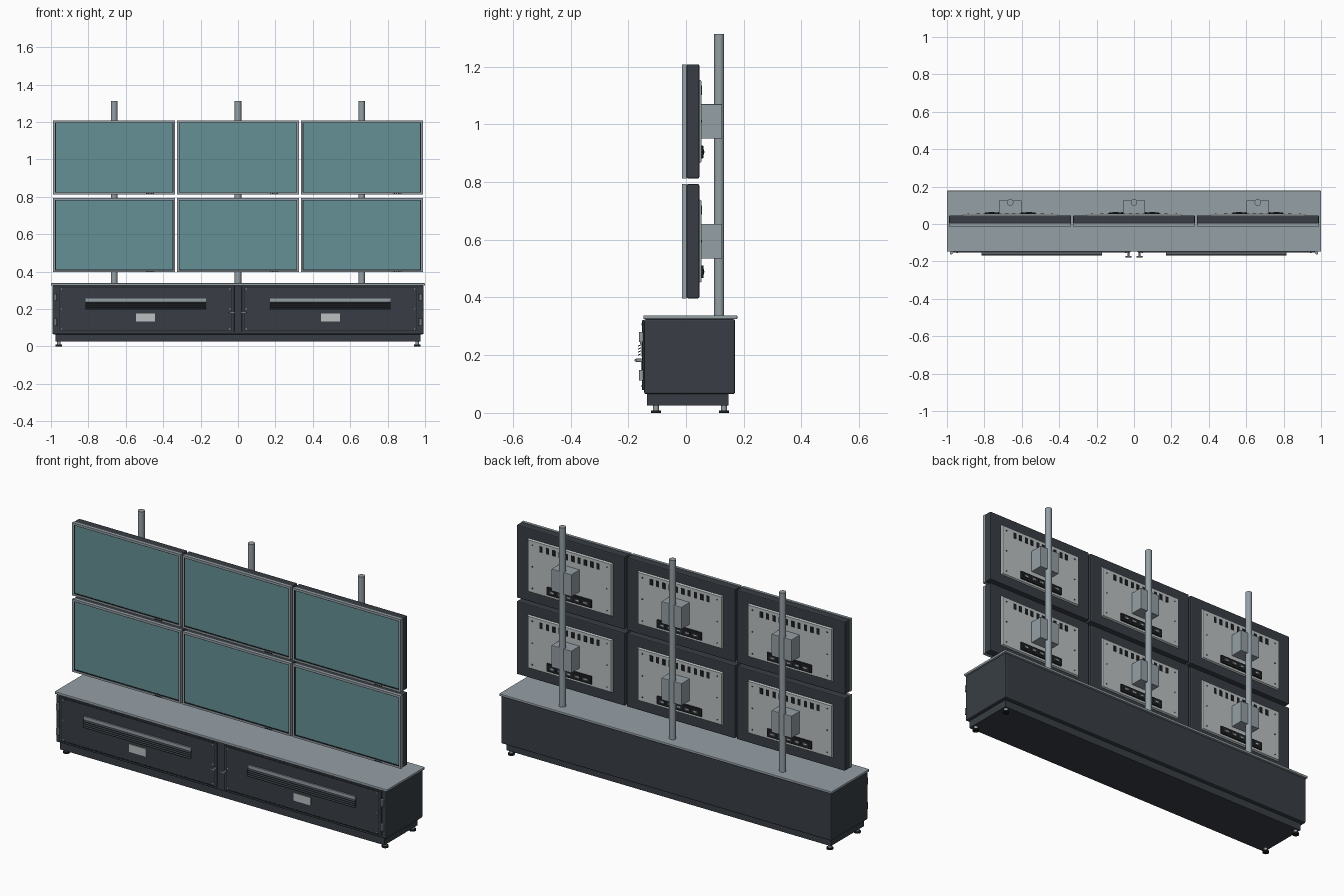
import bpy, bmesh, math
from mathutils import Matrix, Vector

if "Cube" in bpy.data.objects:
    bpy.data.objects.remove(bpy.data.objects["Cube"])


def material(name, rgb):
    m = bpy.data.materials.new(name)
    m.diffuse_color = (*rgb, 1)
    m.use_nodes = True
    m.node_tree.nodes["Principled BSDF"].inputs["Base Color"].default_value = m.diffuse_color
    return m


DARK = material("charcoal", (0.040, 0.048, 0.058))
BLACK = material("black", (0.012, 0.013, 0.015))
STEEL = material("steel grey", (0.30, 0.35, 0.38))
LIGHT = material("light grey", (0.50, 0.53, 0.53))
SCREEN = material("screen teal", (0.130, 0.280, 0.305))


def finish(name, bm, mat, bevel=0, smooth=False):
    mesh = bpy.data.meshes.new(name)
    bm.to_mesh(mesh)
    bm.free()
    mesh.materials.append(mat)
    ob = bpy.data.objects.new(name, mesh)
    bpy.context.collection.objects.link(ob)
    if bevel:
        mod = ob.modifiers.new("bevel", "BEVEL")
        mod.width, mod.segments = bevel, 2
    if smooth:
        bpy.context.view_layer.objects.active = ob
        ob.select_set(True)
        bpy.ops.object.shade_smooth_by_angle()
        ob.select_set(False)
    return ob


def boxes(name, items, mat, bevel=0):
    """One object from boxes given as (x0, x1, y0, y1, z0, z1)."""
    bm = bmesh.new()
    for x0, x1, y0, y1, z0, z1 in items:
        c = Vector((x0 + x1, y0 + y1, z0 + z1)) / 2
        m = Matrix.Translation(c) @ Matrix.Diagonal((x1 - x0, y1 - y0, z1 - z0, 1))
        bmesh.ops.create_cube(bm, size=1, matrix=m)
    return finish(name, bm, mat, bevel)


def rods(name, items, mat, sides=20):
    """One object from cylinders given as (start, end, radius)."""
    bm = bmesh.new()
    for a, b, r in items:
        a, b = Vector(a), Vector(b)
        d = b - a
        m = Matrix.Translation((a + b) / 2) @ d.to_track_quat('Z', 'Y').to_matrix().to_4x4()
        bmesh.ops.create_cone(bm, cap_ends=True, segments=sides, radius1=r,
                              radius2=r, depth=d.length, matrix=m)
    return finish(name, bm, mat, smooth=True)


def frame(x, z, w, h, t, y0, y1):
    """Four boxes forming a rectangular border of thickness t."""
    return [(x - w, x - w + t, y0, y1, z - h, z + h), (x + w - t, x + w, y0, y1, z - h, z + h),
            (x - w + t, x + w - t, y0, y1, z + h - t, z + h),
            (x - w + t, x + w - t, y0, y1, z - h, z - h + t)]


# Cabinet body, plinth, worktop and feet
boxes("cabinet_body", [(-0.993, 0.993, -0.145, 0.17, 0.065, 0.325)], DARK, 0.006)
boxes("plinth", [(-0.975, 0.975, -0.135, 0.148, 0.025, 0.067)], DARK)
boxes("worktop", [(-1, 1, -0.148, 0.178, 0.325, 0.338)], STEEL, 0.003)
corners = [(x, y) for x in (-0.958, 0.958) for y in (-0.104, 0.132)]
rods("foot_stems", [((x, y, 0.006), (x, y, 0.028), 0.010) for x, y in corners], STEEL)
rods("foot_pads", [((x, y, 0), (x, y, 0.009), 0.017) for x, y in corners], BLACK)

# Doors with louvre, label plate, hinges, screws and handle
for s, side in ((-1, "left"), (1, "right")):
    cx = 0.494 * s
    boxes(side + "_door", [(cx - 0.474, cx + 0.474, -0.152, -0.144, 0.079, 0.321)], DARK, 0.002)
    boxes(side + "_door_seal", frame(cx, 0.2, 0.460, 0.117, 0.003, -0.1528, -0.15), BLACK)
    boxes(side + "_louvre_hood", [(cx - 0.322, cx + 0.322, -0.160, -0.15, 0.238, 0.256)], STEEL)
    boxes(side + "_louvre_back", [(cx - 0.322, cx + 0.322, -0.155, -0.15, 0.196, 0.24)], DARK)
    # Sloped louvre slats
    bm = bmesh.new()
    for i in range(4):
        m = (Matrix.Translation((cx, -0.161, 0.202 + i * 0.0105)) @ Matrix.Rotation(0.45, 4, 'X')
             @ Matrix.Diagonal((0.644, 0.013, 0.003, 1)))
        bmesh.ops.create_cube(bm, size=1, matrix=m)
    finish(side + "_louvre_slats", bm, DARK)
    boxes(side + "_label_plate", [(cx - 0.051, cx + 0.051, -0.156, -0.15, 0.134, 0.176)], LIGHT)
    hx = 0.976 * s
    rods(side + "_hinges", [((hx, -0.155, z - 0.018), (hx, -0.155, z + 0.018), 0.008)
                            for z in (0.13, 0.263)], STEEL, 12)
    rods(side + "_door_screws", [((cx + a * 0.45, -0.154, 0.2 + b * 0.107),
                                  (cx + a * 0.45, -0.15, 0.2 + b * 0.107), 0.004)
                                 for a in (-1, 1) for b in (-1, 0, 1)], STEEL, 8)
    kx = 0.030 * s
    rods(side + "_handle_stem", [((kx, -0.15, 0.182), (kx, -0.174, 0.182), 0.006)], STEEL, 12)
    boxes(side + "_handle", [(kx - 0.017, kx + 0.017, -0.178, -0.171, 0.178, 0.186)], STEEL, 0.002)

# Three poles, each carrying two display units
for col, px in enumerate((-0.662, 0, 0.662)):
    rods(f"pole_{col}", [((px, 0.115, 0.335), (px, 0.115, 1.312), 0.0175)], STEEL, 24)
    for row, z0 in enumerate((0.397, 0.812)):
        tag = f"_{col}_{row}"
        cz, w, h = z0 + 0.198, 0.326, 0.198
        # Front bezel, inner lip and screen
        boxes("bezel" + tag, frame(px, cz, w, h, 0.010, -0.013, 0.002), STEEL)
        boxes("bezel_lip" + tag, frame(px, cz, w - 0.010, h - 0.010, 0.004, -0.011, 0.002), BLACK)
        boxes("screen" + tag, [(px - w + 0.013, px + w - 0.013, -0.008, 0.002,
                                cz - h + 0.013, cz + h - 0.013)], SCREEN)
        # Rear shell with recessed border, tapered rear panel
        boxes("shell" + tag, [(px - w, px + w, 0.002, 0.046, cz - h, cz + h)], DARK, 0.005)
        bm = bmesh.new()
        bmesh.ops.create_cube(bm, size=1, matrix=Matrix.Translation((px, 0.049, z0 + 0.198))
                              @ Matrix.Diagonal((0.512, 0.010, 0.292, 1)))
        for v in bm.verts:
            if v.co.y > 0.05:
                v.co.x += 0.006 if v.co.x < px else -0.006
                v.co.z += 0.006 if v.co.z < cz else -0.006
        finish("rear_panel" + tag, bm, LIGHT)
        # Cooling slots, screws and connector strip
        boxes("cooling_slots" + tag, [(px + i * 0.038 - 0.009, px + i * 0.038 + 0.009, 0.053, 0.056,
                                       z0 + 0.290, z0 + 0.322)
                                      for i in [k - 4.5 for k in range(10)]], BLACK)
        rods("panel_screws" + tag, [((px + a, 0.053, z0 + b), (px + a, 0.056, z0 + b), 0.004)
                                    for a in (-0.225, 0.225) for b in (0.08, 0.198, 0.316)], DARK, 8)
        boxes("connector_strip" + tag, [(px - 0.135, px + 0.135, 0.05, 0.061,
                                         z0 + 0.070, z0 + 0.114)], BLACK, 0.003)
        boxes("connectors" + tag, [(px + i * 0.05 - 0.016, px + i * 0.05 + 0.016, 0.06, 0.063,
                                    z0 + 0.083, z0 + 0.101) for i in range(-2, 3)], DARK)
        boxes("connector_pins" + tag, [(px + i * 0.05 - 0.009, px + i * 0.05 + 0.009, 0.062, 0.064,
                                        z0 + 0.089, z0 + 0.095) for i in range(-2, 3)], LIGHT)
        # Clamp block joining the display to the pole
        boxes("mount_block" + tag, [(px - 0.060, px + 0.060, 0.053, 0.125,
                                     z0 + 0.138, z0 + 0.258)], STEEL, 0.002)
        # Small control buttons beneath the bezel
        boxes("buttons" + tag, [(px + 0.17 + i * 0.012, px + 0.177 + i * 0.012, -0.0145, -0.012,
                                 z0 + 0.003, z0 + 0.007) for i in range(4)], BLACK)
